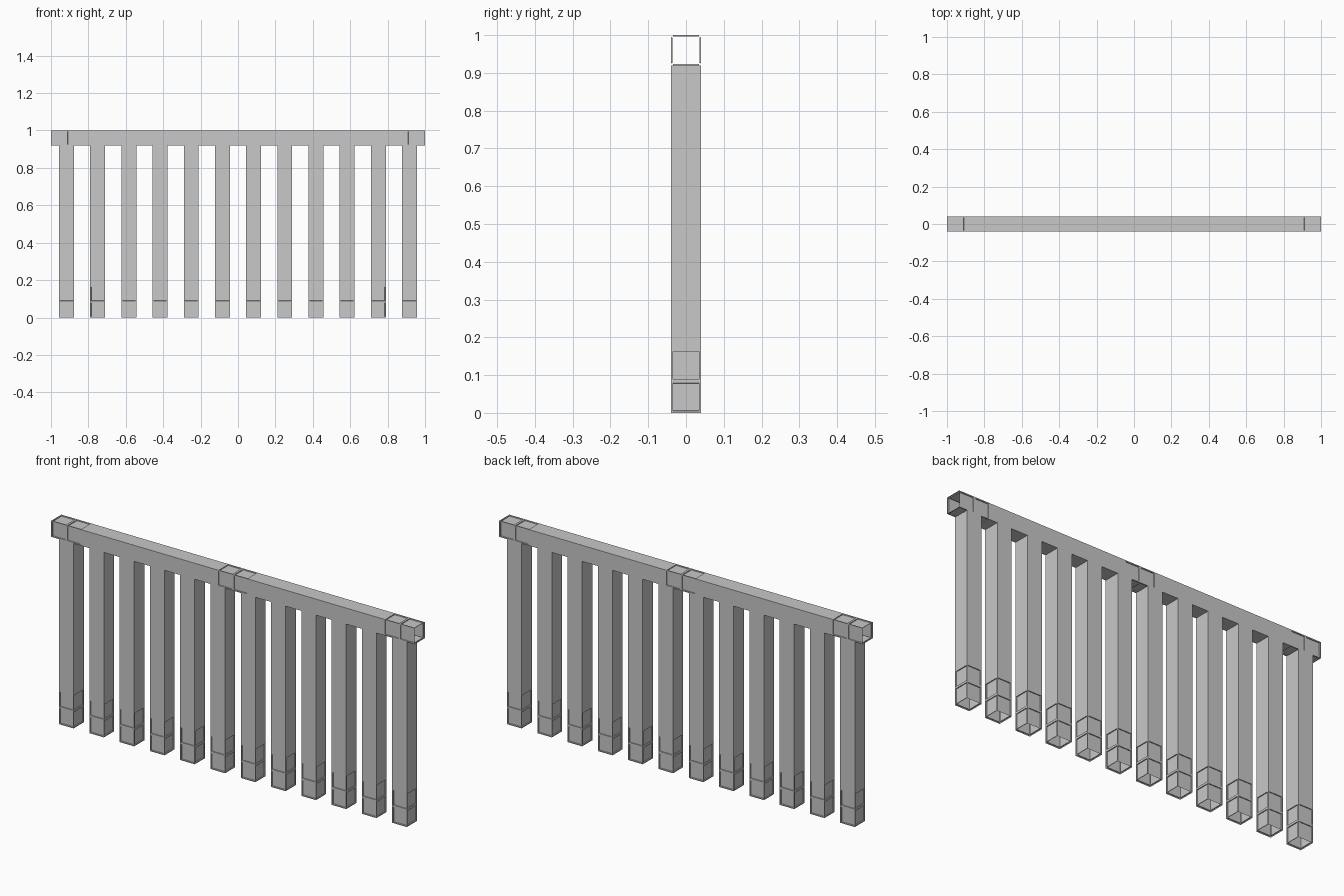
import bpy, bmesh
from mathutils import Vector, Matrix

cube = bpy.data.objects.get("Cube")
if cube:
    bpy.data.objects.remove(cube, do_unlink=True)

# One flat grey for the whole railing
GREY = bpy.data.materials.new("light grey metal")
GREY.use_nodes = True
GREY.diffuse_color = (0.58, 0.58, 0.58, 1)
shader = next(n for n in GREY.node_tree.nodes if n.type == 'BSDF_PRINCIPLED')
shader.inputs["Base Color"].default_value = GREY.diffuse_color

X, Z = Vector((1, 0, 0)), Vector((0, 0, 1))
WIDTH = 0.08        # square tube section
CELL = 0.084        # length of one recessed panel cell
BORDER = 0.0075     # flat rim around each recess
SLOPE = 0.001       # slant of the recess walls
DEPTH = 0.004       # depth of the recesses


def tube(name, centre, size, axis, cuts):
    """Square tube, open at both ends, with a shallow recess in each short cell."""
    bm = bmesh.new()
    bmesh.ops.create_cube(
        bm, size=1, matrix=Matrix.Translation(centre) @ Matrix.Diagonal((*size, 1)))
    bm.normal_update()
    caps = [f for f in bm.faces if abs(f.normal.dot(axis)) > 0.9]
    bmesh.ops.delete(bm, geom=caps, context='FACES_ONLY')

    # Slice the walls into cells
    for cut in cuts:
        bmesh.ops.bisect_plane(bm, geom=bm.verts[:] + bm.edges[:] + bm.faces[:],
                               plane_co=axis * cut, plane_no=axis)

    # Press a panel into every cell of the short length
    bm.normal_update()
    cells = [f for f in bm.faces if f.calc_area() < WIDTH * CELL * 1.1]
    bmesh.ops.inset_individual(bm, faces=cells, thickness=BORDER)
    bmesh.ops.inset_individual(bm, faces=cells, thickness=SLOPE, depth=-DEPTH)

    mesh = bpy.data.meshes.new(name)
    bm.to_mesh(mesh)
    bm.free()
    mesh.materials.append(GREY)
    obj = bpy.data.objects.new(name, mesh)
    bpy.context.collection.objects.link(obj)


# Top rail, with panels at both ends and in the middle
rail_cuts = [0] + [s * x for s in (-1, 1) for x in (CELL, 1 - CELL, 1 - 2 * CELL)]
tube("top_rail", Vector((0, 0, 1 - WIDTH / 2)), (2, WIDTH, WIDTH), X, rail_cuts)

# Twelve upright bars, each with two rows of panels at the foot
BARS = 12
height = 1 - WIDTH
for i in range(BARS):
    x = (i - (BARS - 1) / 2) / 6
    tube(f"bar_{i + 1}", Vector((x, 0, height / 2)), (WIDTH, WIDTH, height), Z,
         (CELL, 2 * CELL))
